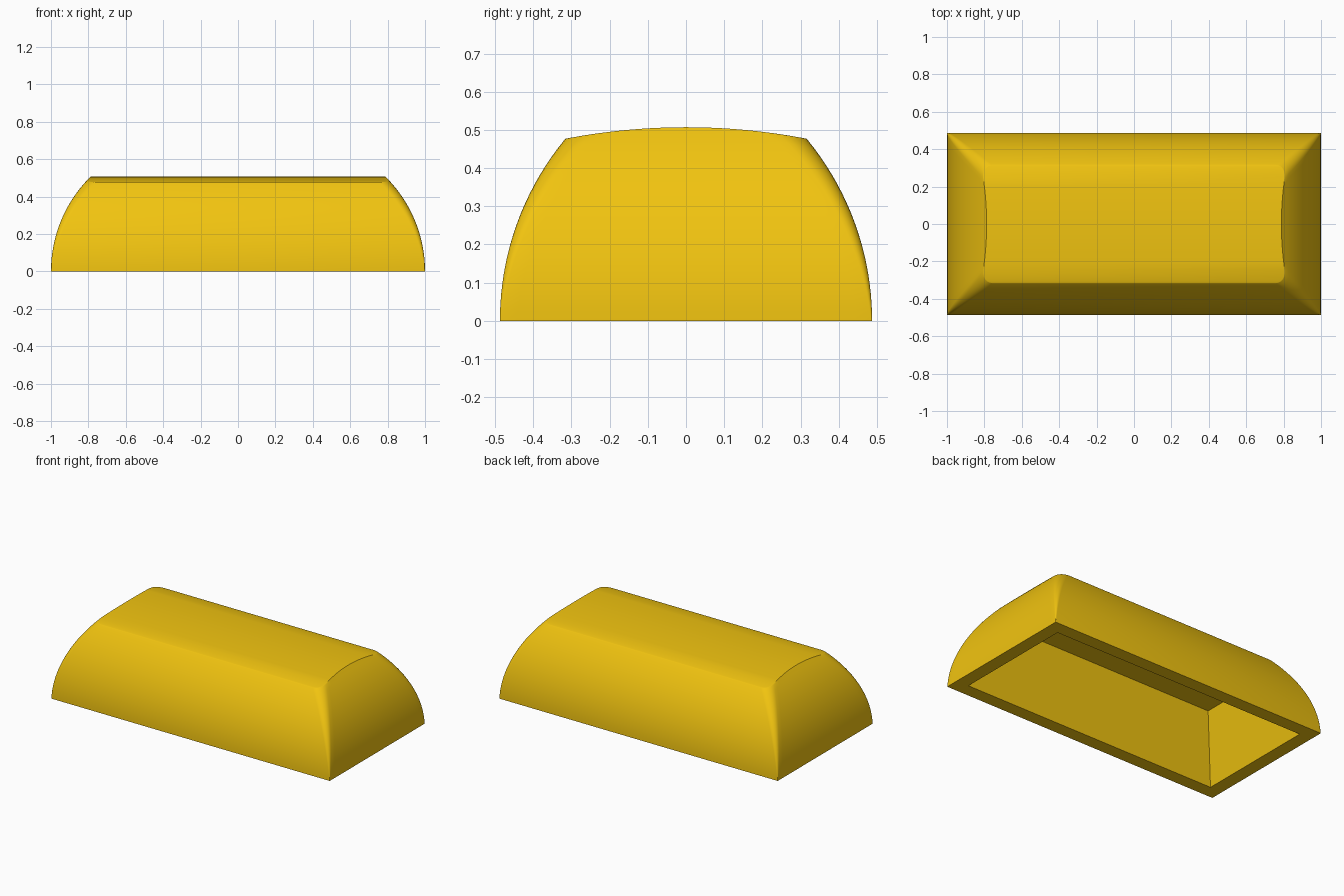
import bpy, bmesh, math

if "Cube" in bpy.data.objects:
    bpy.data.objects.remove(bpy.data.objects["Cube"])

HX, HY = 1.0, 0.4875          # half size of the base
RX, RY = 0.712, 0.749         # radii of the curved end and long walls
CROWN_Z, CROWN_R = 0.507, 1.67
WALL, CAVITY_Z, CAVITY_TAPER = 0.087, 0.42, 0.11
ARC, SIDE, LEVELS = 6, 24, 20


def crown(y):
    return CROWN_Z - (CROWN_R - math.sqrt(CROWN_R ** 2 - y * y))


def outline_point(p, z):
    """Point on the right-hand outline at height z; corners get rounder upward."""
    hx = HX - (RX - math.sqrt(RX ** 2 - z * z))
    hy = HY - (RY - math.sqrt(RY ** 2 - z * z))
    r = 0.002 + 0.06 * z / 0.5
    kind, v, s = p
    if kind == 'corner':
        return hx - r + r * math.cos(v), s * (hy - r + r * math.sin(v))
    return hx, v * (hy - r)


# right-hand outline from back to front, mirrored for the left
angles = [math.pi / 2 * i / ARC for i in range(ARC + 1)]
chain = [('corner', a, 1) for a in reversed(angles)]
chain += [('side', 1 - 2 * i / SIDE, 1) for i in range(1, SIDE)]
chain += [('corner', a, -1) for a in angles]
ring = [(p, 1) for p in chain] + [(p, -1) for p in reversed(chain)]
n, half = len(ring), len(chain)

bm = bmesh.new()

# outer shell: every column rises until it meets the crowned top
columns = []
for p, sx in ring:
    top = CROWN_Z
    for _ in range(12):
        top = crown(outline_point(p, top)[1])
    col = []
    for k in range(LEVELS + 1):
        z = top * k / LEVELS
        x, y = outline_point(p, z)
        col.append(bm.verts.new((sx * x, y, z)))
    columns.append(col)
for i in range(n):
    a, b = columns[i], columns[(i + 1) % n]
    for k in range(LEVELS):
        bm.faces.new((a[k], b[k], b[k + 1], a[k + 1]))

# crowned top
for i in range(half - 1):
    bm.faces.new((columns[i][-1], columns[i + 1][-1],
                  columns[n - 2 - i][-1], columns[n - 1 - i][-1]))

# hollow underside
quads = [(1, 1), (1, -1), (-1, -1), (-1, 1)]
low = {q: bm.verts.new((q[0] * (HX - WALL), q[1] * (HY - WALL), 0)) for q in quads}
high = {q: bm.verts.new((q[0] * (HX - WALL - CAVITY_TAPER),
                         q[1] * (HY - WALL - CAVITY_TAPER), CAVITY_Z)) for q in quads}
for i in range(4):
    q, w = quads[i], quads[(i + 1) % 4]
    bm.faces.new((low[q], low[w], high[w], high[q]))
bm.faces.new([high[q] for q in quads])


# flat bottom rim
def quadrant(v):
    return (1 if v.co.x > 0 else -1, 1 if v.co.y > -1e-6 else -1)


for i in range(n):
    a, b = columns[i][0], columns[(i + 1) % n][0]
    qa, qb = quadrant(a), quadrant(b)
    bm.faces.new((a, b, low[qb]) if qa == qb else (a, b, low[qb], low[qa]))

# slightly softened top edge
rim = [bm.edges.get((columns[i][-1], columns[(i + 1) % n][-1])) for i in range(n)]
bmesh.ops.bevel(bm, geom=rim, offset=0.01, segments=2, profile=0.5,
                affect='EDGES', clamp_overlap=True)
bmesh.ops.recalc_face_normals(bm, faces=bm.faces[:])

mesh = bpy.data.meshes.new("wide_cap")
bm.to_mesh(mesh)
bm.free()
cap = bpy.data.objects.new("wide_cap", mesh)
bpy.context.collection.objects.link(cap)

mat = bpy.data.materials.new("yellow")
mat.diffuse_color = (0.88, 0.55, 0.005, 1)
mat.use_nodes = True
mat.node_tree.nodes["Principled BSDF"].inputs["Base Color"].default_value = mat.diffuse_color
mesh.materials.append(mat)

bpy.context.view_layer.objects.active = cap
cap.select_set(True)
bpy.ops.object.shade_smooth_by_angle(angle=math.radians(30))
